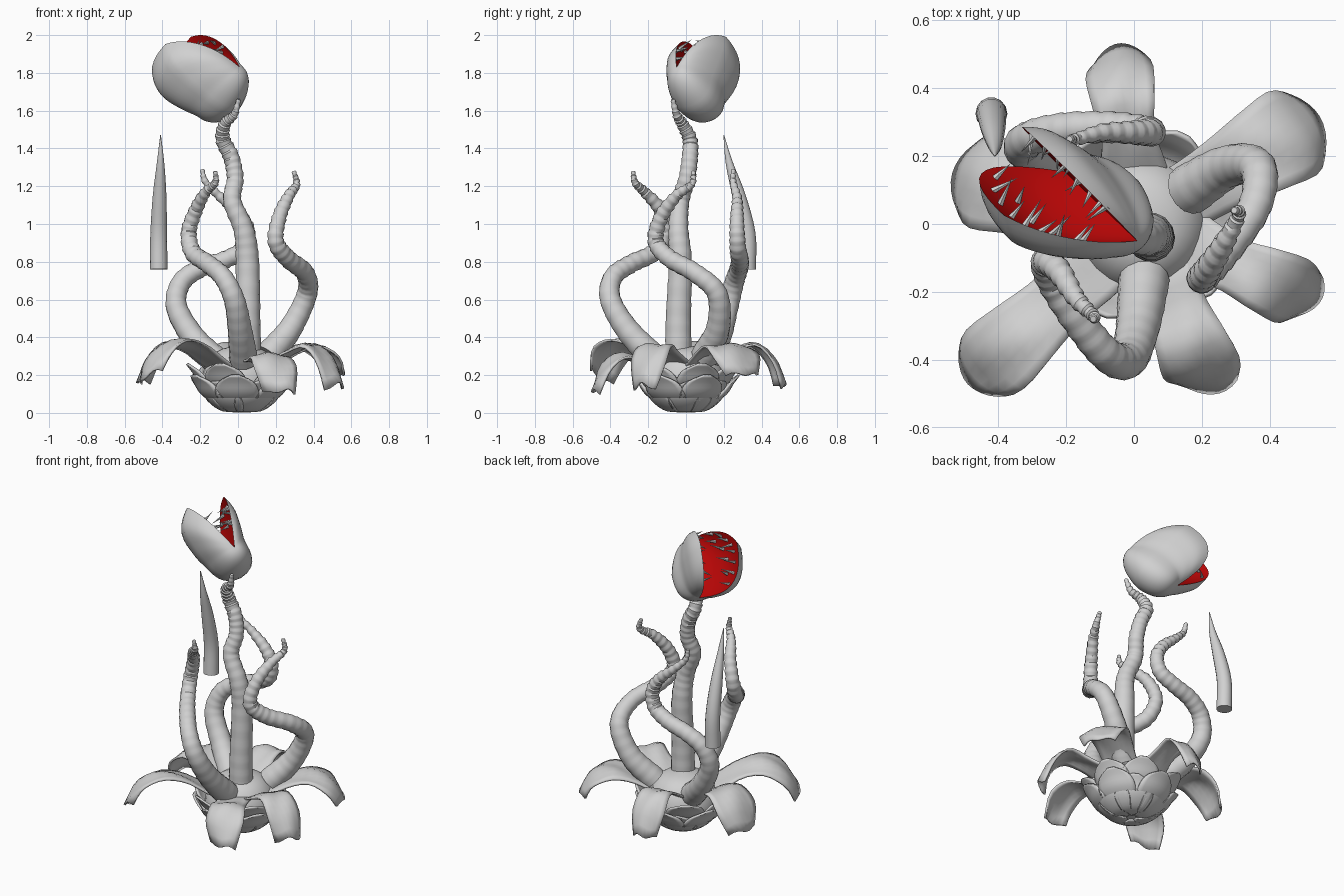
import bpy, bmesh, math, random
from mathutils import Vector, Matrix

random.seed(4)
if "Cube" in bpy.data.objects:
    bpy.data.objects.remove(bpy.data.objects["Cube"], do_unlink=True)


def material(name, rgb):
    m = bpy.data.materials.new(name)
    m.use_nodes = True
    m.diffuse_color = (*rgb, 1)
    m.node_tree.nodes["Principled BSDF"].inputs["Base Color"].default_value = (*rgb, 1)
    return m


GREY = material("pale grey", (0.64, 0.64, 0.64))
RED = material("mouth red", (0.5, 0.002, 0.002))


def finish(bm, name, sharp=40, mats=(GREY,)):
    bmesh.ops.remove_doubles(bm, verts=bm.verts, dist=0.0005)
    bmesh.ops.recalc_face_normals(bm, faces=bm.faces)
    me = bpy.data.meshes.new(name)
    bm.to_mesh(me)
    bm.free()
    for m in mats:
        me.materials.append(m)
    me.shade_smooth()
    me.set_sharp_from_angle(angle=math.radians(sharp))
    ob = bpy.data.objects.new(name, me)
    bpy.context.scene.collection.objects.link(ob)
    return ob


def spline(points, n):
    """Catmull-Rom curve through the points, n + 1 samples."""
    p = [Vector(q) for q in points]
    p = [2 * p[0] - p[1]] + p + [2 * p[-1] - p[-2]]
    out = []
    for i in range(n + 1):
        f = i / n * (len(p) - 3)
        k = min(int(f), len(p) - 4)
        u = f - k
        a, b, c, d = p[k:k + 4]
        out.append(0.5 * (2 * b + (c - a) * u + (2 * a - 5 * b + 4 * c - d) * u ** 2
                          + (3 * b - a - 3 * c + d) * u ** 3))
    return out


def skin(bm, rows, closed=False, mat=0):
    """Bridge rows of points with quads."""
    vs = [[bm.verts.new(p) for p in r] for r in rows]
    for r, s in zip(vs, vs[1:]):
        n = len(r)
        for j in range(n if closed else n - 1):
            k = (j + 1) % n
            bm.faces.new((r[j], r[k], s[k], s[j])).material_index = mat
    return vs


def tube(name, path, radii, rings=120, ridge=0.28, sides=14):
    """Tapered tube whose ridges grow toward the tip."""
    pts = spline(path, rings)
    rad = spline([(r, 0, 0) for r in radii], rings)
    side = Vector((1, 0, 0))
    rows = []
    for i, p in enumerate(pts):
        tan = (pts[min(i + 1, rings)] - pts[max(i - 1, 0)]).normalized()
        side = (side - tan * side.dot(tan)).normalized()
        up = tan.cross(side)
        r = rad[i].x * (1 + ridge * (0.1 + (i / rings) ** 2) * ((i % 4) / 3 - 0.4))
        rows.append([p + r * (side * math.cos(a) + up * math.sin(a))
                     for a in (math.tau * j / sides for j in range(sides))])
    bm = bmesh.new()
    vs = skin(bm, rows, closed=True)
    bm.faces.new(vs[0])
    bm.faces.new(vs[-1])
    return finish(bm, name)


# Stem and tentacles
tube("stem", [(.05, -.04, .25), (.05, -.04, .5), (.05, -.03, .8), (.03, -.04, .97),
              (-.03, -.03, 1.12), (-.015, .005, 1.24), (-.035, .02, 1.35), (-.08, .02, 1.45),
              (-.07, -.02, 1.53), (-.02, -.05, 1.58), (.005, -.07, 1.66)],
     (.073, .064, .051, .044, .04, .027, .01))
LIMB = (.076, .06, .051, .047, .042, .034, .021, .01)
tube("front_tentacle", [(.03, -.16, .28), (.01, -.31, .44), (-.02, -.4, .6), (-.08, -.385, .72),
                        (-.16, -.29, .79), (-.24, -.17, .85), (-.26, -.11, .96),
                        (-.22, -.14, 1.08), (-.17, -.22, 1.17), (-.12, -.27, 1.22),
                        (-.12, -.28, 1.28)], LIMB)
tube("back_tentacle", [(-.1, .08, .26), (-.23, .17, .39), (-.325, .22, .56), (-.3, .255, .69),
                       (-.2, .28, .765), (-.07, .285, .81), (.03, .275, .87), (.05, .27, .97),
                       (0, .27, 1.06), (-.09, .27, 1.14), (-.17, .25, 1.22),
                       (-.19, .25, 1.29)], LIMB)
tube("left_tentacle", [(.16, .1, .3), (.28, .17, .45), (.365, .165, .63), (.355, .05, .74),
                       (.26, -.09, .82), (.2, -.16, .91), (.22, -.13, 1.04),
                       (.27, -.05, 1.15), (.31, .03, 1.21), (.295, .04, 1.28)], LIMB)
tube("loose_thorn", [(-.42, .325, .76), (-.42, .325, .95), (-.415, .28, 1.15),
                     (-.41, .23, 1.32), (-.41, .2, 1.47)],
     (.047, .044, .036, .02, .002), rings=16, ridge=0)

# Head: arcs swung around the jaw hinge from the front jaw rim to the back jaw rim
H1, H2 = Vector((.01, -.05, 1.83)), Vector((-.205, .155, 1.595))
AXIS = (H2 - H1).normalized()
E1 = Vector((-.4, .08, .12))
E1 = (E1 - AXIS * E1.dot(AXIS)).normalized()
E2 = E1.cross(AXIS)
GAPE = 323
N = 24


def head_point(ang, reach, t, k=1.0):
    """Point on an arc; the arc leans outward along the hinge on the mouth side."""
    a = math.radians(ang)
    r = reach * k * (1 + 0.25 * min(t, 0)) * max(0, 1 - abs(t) ** 2.5) ** 0.4
    lean = 0.38 * r * max(t, 0) * max(math.cos(a), 0)
    return H1.lerp(H2, (t + 1) / 2) + AXIS * lean + r * (E1 * math.cos(a) + E2 * math.sin(a))


def lining_point(ang, reach, t, k, depth):
    a = math.radians(ang)
    inward = E2 * math.cos(a) - E1 * math.sin(a)
    return head_point(ang, reach, t, k) + inward * depth * math.sin(math.pi * k) * (1 - t * t)


FRONT, BACK = .375, .355
section = [(0, FRONT), (18, .32), (38, .22), (65, .155), (95, .14), (140, .145), (200, .145),
           (250, .12), (280, .135), (300, .2), (313, .29), (GAPE, BACK)]
ts = [math.sin(math.pi * (i / N - 0.5)) for i in range(N + 1)]
bm = bmesh.new()
skin(bm, [[head_point(v.x, v.y, t) for t in ts]
          for v in spline([(a, r, 0) for a, r in section], 44)])
JAWS = ((0, FRONT, .06), (GAPE, BACK, -.04))
for ang, reach, depth in JAWS:
    skin(bm, [[lining_point(ang, reach, t, k / 8, depth) for t in ts] for k in range(9)], mat=1)
finish(bm, "head", mats=(GREY, RED))

# Teeth: a row inside each rim and a few deeper in the mouth
bm = bmesh.new()
for ang, reach, depth in JAWS:
    a = math.radians(ang)
    out = (E1 * math.sin(a) - E2 * math.cos(a)) * (1 if depth > 0 else -1) - 0.4 * E1
    spots = [(-.8 + .22 * i, .84) for i in range(8)] + [(-.6 + .35 * i, .6) for i in range(4)]
    for t, k in spots:
        base = lining_point(ang, reach, t, k, depth)
        aim = (out + 0.45 * Vector([random.uniform(-1, 1) for _ in range(3)])).normalized()
        size = random.uniform(.06, .1)
        spin = aim.to_track_quat('Z', 'Y').to_matrix().to_4x4()
        bmesh.ops.create_cone(bm, cap_ends=True, segments=6, radius1=.011, radius2=.0005, depth=size,
                              matrix=Matrix.Translation(base + aim * size * 0.45) @ spin)
finish(bm, "teeth")

# Flower base
CENTRE = Vector((.02, 0, 0))


def leaf(name, ang, spine, wrap=False, droop=0.0, skew=0.0, tilt=0.0):
    """Leaf along a spine of (distance, height, half width)."""
    n, m = 14, 8
    rows = []
    phase = random.uniform(0, 6)
    a0 = math.radians(ang)
    for i, s in enumerate(spline(spine, n)):
        row = []
        f = i / n
        for j in range(m + 1):
            v = 2 * j / m - 1
            off, r = v * max(s.z, .004), s.x
            z = s.y + (tilt * v - droop * v * v) * f
            if wrap:
                a = a0 + off / max(r, .1)
                p = Vector((r * math.cos(a), r * math.sin(a), z))
            else:
                r += skew * v * f ** 3 - .04 * v * v * f ** 4
                z += .012 * math.sin(phase + 4 * v + i * 0.7) * f
                p = Vector((r * math.cos(a0) - off * math.sin(a0),
                            r * math.sin(a0) + off * math.cos(a0), z))
            row.append(p + CENTRE)
        rows.append(row)
    bm = bmesh.new()
    skin(bm, rows)
    ob = finish(bm, name)
    mod = ob.modifiers.new("thickness", 'SOLIDIFY')
    mod.thickness = .012
    mod.offset = 0


# Arching petals: direction, reach, arch height, tip height, half width, skew, tilt
petals = [("back", 98, .53, .365, .15, .092, -.01, 0), ("back_left", 31, .61, .36, .21, .13, 0, 0),
          ("left", -24, .57, .36, .15, .095, .02, 0), ("front", -67, .54, .31, .12, .105, .03, 0),
          ("front_right", 223, .69, .38, .2, .11, 0, .04), ("right", 165, .57, .37, .17, .13, 0, 0)]
for name, ang, reach, arch, tip, w, skew, tilt in petals:
    leaf(name + "_petal", ang,
         [(.06, .2, .1), (.3 * reach, .27, .1), (.5 * reach, arch - .03, w * .85),
          (.7 * reach, arch, w), (.88 * reach, (arch + tip) / 2 + .03, w * 1.08),
          (reach, tip, w * .75)], droop=.02, skew=skew, tilt=tilt)

# Overlapping bracts under the petals
for layer, (grow, lift, turn) in enumerate(((.85, .008, 0), (1.0, .04, 30), (1.04, .1, 12))):
    for i in range(6):
        leaf(f"bract_{layer}_{i}", i * 60 + turn + random.uniform(-8, 8),
             [(.03, lift, .03), (.13 * grow, lift + .01, .08), (.21 * grow, lift + .06, .12),
              (.25 * grow, lift + .12, .1), (.28 * grow, lift + .16, .02)], wrap=True)

# Rounded core holding stem and petals
core = [(.001, .01), (.11, .02), (.18, .07), (.21, .15), (.2, .23), (.16, .3), (.1, .34), (.001, .36)]
bm = bmesh.new()
skin(bm, [[CENTRE + Vector((max(c.x, 0) * math.cos(math.tau * j / 24),
                            max(c.x, 0) * math.sin(math.tau * j / 24), c.y)) for j in range(24)]
          for c in spline([(r, z, 0) for r, z in core], 21)], closed=True)
finish(bm, "flower_core")
